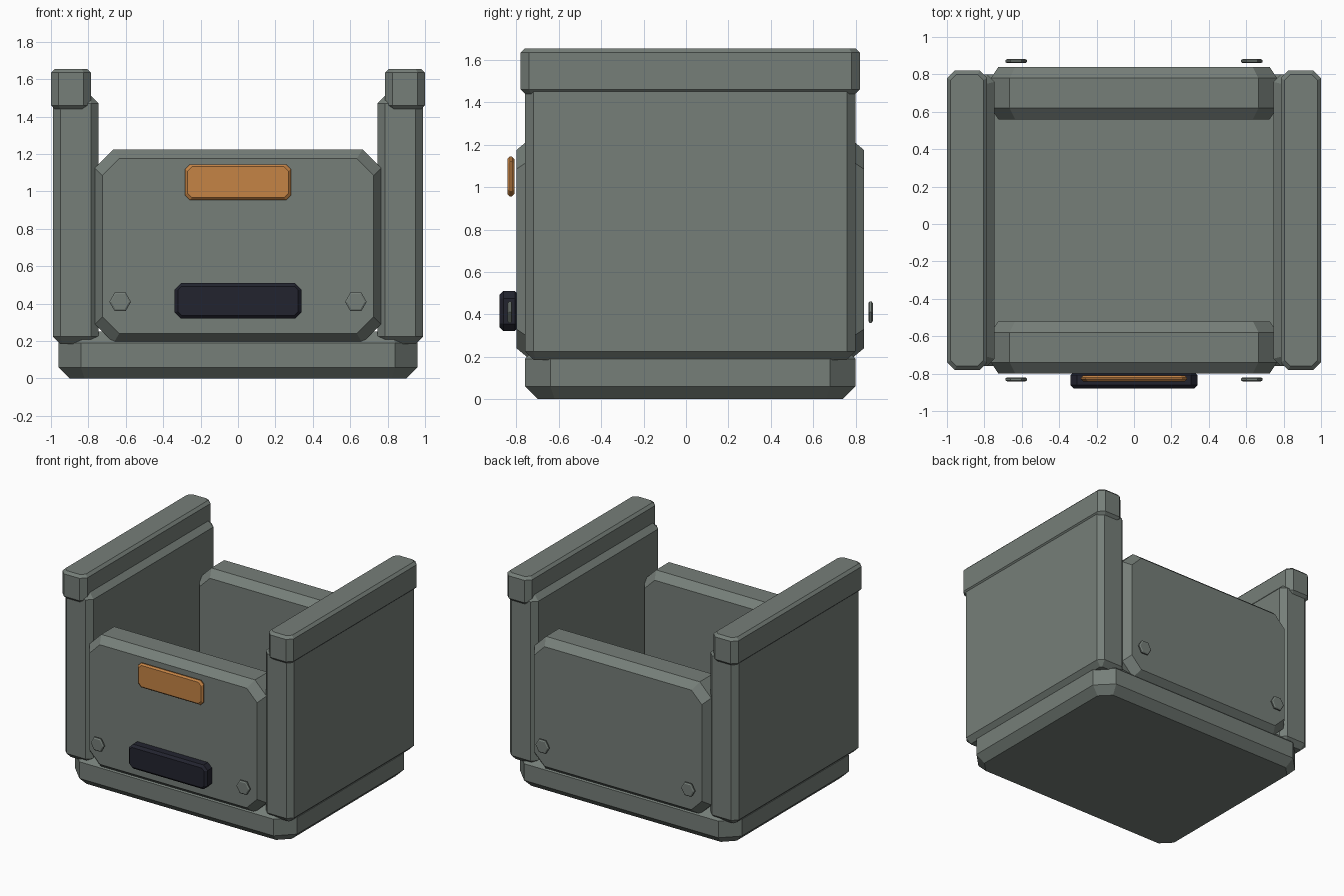
import bpy, bmesh, math

cube = bpy.data.objects.get("Cube")
if cube:
    bpy.data.objects.remove(cube, do_unlink=True)


def material(name, color):
    mat = bpy.data.materials.new(name)
    mat.use_nodes = True
    mat.diffuse_color = (*color, 1)
    bsdf = next(n for n in mat.node_tree.nodes if n.type == 'BSDF_PRINCIPLED')
    bsdf.inputs["Base Color"].default_value = (*color, 1)
    return mat


grey = material("grey green metal", (0.18, 0.21, 0.19))
orange = material("orange paint", (0.56, 0.23, 0.06))
black = material("dark rubber", (0.016, 0.017, 0.028))


def prism(name, outline, inner, low, high, bevel, axis, mat):
    """Extrude an outline along an axis, tapering both ends to the inner outline."""
    bm = bmesh.new()
    levels = ((inner, low), (outline, low + bevel), (outline, high - bevel), (inner, high))
    rings = []
    for points, w in levels:
        rings.append([bm.verts.new((u, v, w) if axis == 'z' else (u, w, v)) for u, v in points])
    for a, b in zip(rings, rings[1:]):
        for i in range(len(a)):
            j = (i + 1) % len(a)
            bm.faces.new((a[i], a[j], b[j], b[i]))
    bm.faces.new(rings[0])
    bm.faces.new(rings[-1])
    bmesh.ops.recalc_face_normals(bm, faces=bm.faces)
    mesh = bpy.data.meshes.new(name)
    bm.to_mesh(mesh)
    bm.free()
    mesh.materials.append(mat)
    obj = bpy.data.objects.new(name, mesh)
    bpy.context.collection.objects.link(obj)
    return obj


def octagon(u, v, cut, inset_u=0, inset_v=0):
    """Rectangle with cut corners, shrunk by the insets."""
    u0, u1 = u[0] + inset_u, u[1] - inset_u
    v0, v1 = v[0] + inset_v, v[1] - inset_v
    return [(u0 + cut, v0), (u1 - cut, v0), (u1, v0 + cut), (u1, v1 - cut),
            (u1 - cut, v1), (u0 + cut, v1), (u0, v1 - cut), (u0, v0 + cut)]


def block(name, u, v, w, cut, bevel, mat, axis='z', inset=None, end_cut=None):
    iu, iv = inset or (bevel, bevel)
    end_cut = cut if end_cut is None else end_cut
    return prism(name, octagon(u, v, cut), octagon(u, v, end_cut, iu, iv), *w, bevel, axis, mat)


# Base tray
block("base", (-0.96, 0.96), (-0.76, 0.80), (0, 0.25), 0.12, 0.06, grey, end_cut=0.08)

# Side walls with top rails
for side, s in (("right", -1), ("left", 1)):
    wall_x = sorted((s * 0.745, s * 0.99))
    rail_x = sorted((s * 0.785, s * 1.0))
    block(side + "_wall", wall_x, (-0.76, 0.80), (0.185, 1.51), 0.04, 0.04, grey, end_cut=0.01)
    block(side + "_rail", rail_x, (-0.78, 0.82), (1.44, 1.655), 0.04, 0.02, grey, end_cut=0.03)

# Front and back panels, each with two hexagonal bolts
bolt = [(math.cos(i * math.pi / 3), math.sin(i * math.pi / 3)) for i in range(6)]
for end, panel_y, bolt_y in (("front", (-0.80, -0.52), (-0.842, -0.82)),
                             ("back", (0.56, 0.84), (0.86, 0.882))):
    block(end + "_panel", (-0.765, 0.765), (0.19, 1.225), panel_y, 0.1, 0.06, grey,
          axis='y', inset=(0.04, 0.05), end_cut=0.09)
    for side, x in (("right", -0.63), ("left", 0.63)):
        rings = [[(x + r * c, 0.41 + r * d) for c, d in bolt] for r in (0.058, 0.048)]
        prism(f"{end}_{side}_bolt", *rings, *bolt_y, 0.006, 'y', grey)

# Label plate and grip on the front
block("label_plate", (-0.283, 0.283), (0.955, 1.145), (-0.842, -0.81), 0.025, 0.012, orange, axis='y')
block("grip", (-0.34, 0.34), (0.32, 0.51), (-0.88, -0.79), 0.035, 0.018, black, axis='y', end_cut=0.02)
